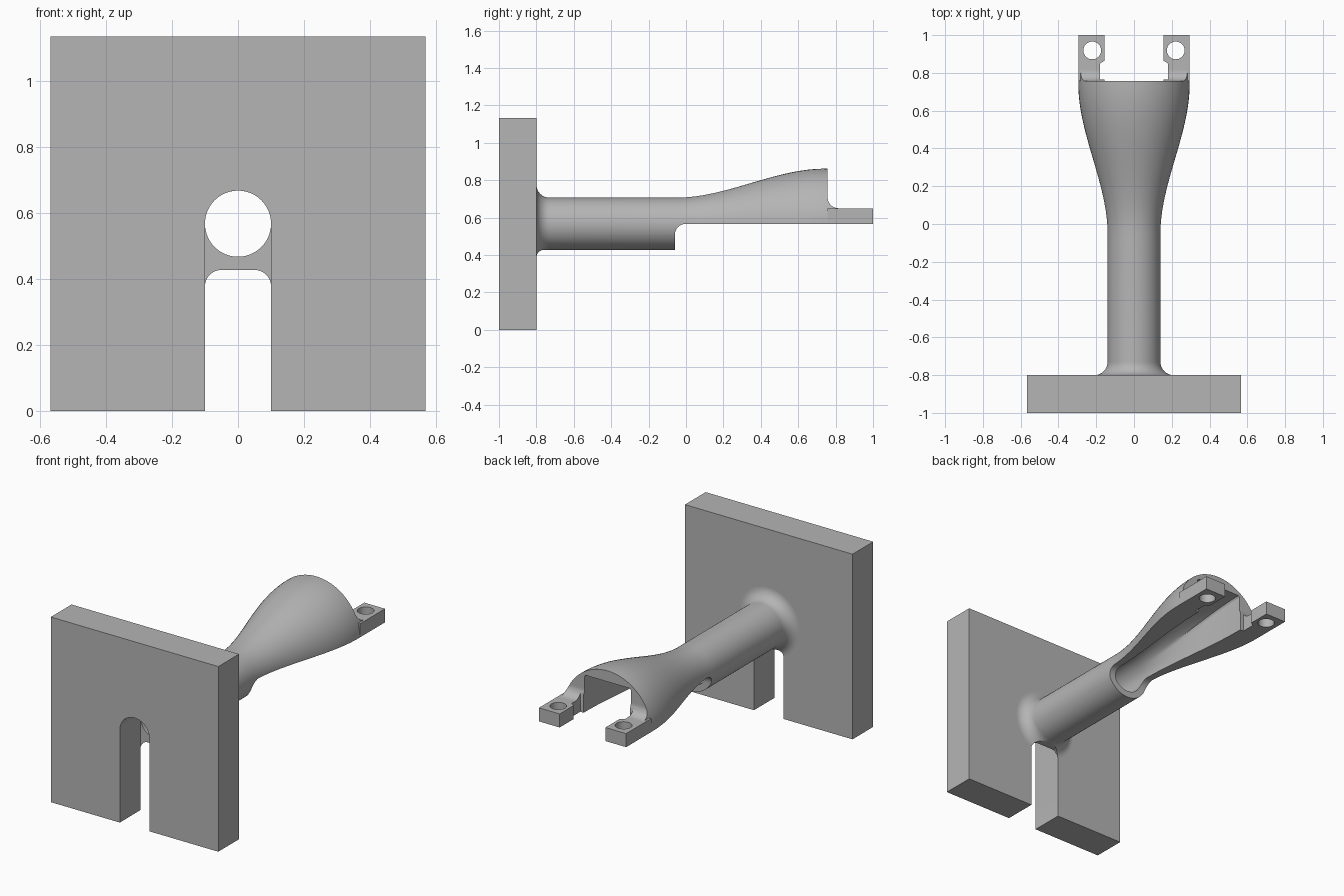
import bpy, bmesh
from math import sin, cos, pi, radians

cube = bpy.data.objects.get("Cube")
if cube:
    bpy.data.objects.remove(cube, do_unlink=True)

AXIS_Z = 0.567      # height of the tube axis
TUBE_R, BORE_R, FLARE_R = 0.14, 0.1, 0.295
TOP_Z = 0.65        # top of the lugs

grey = bpy.data.materials.new("plain grey")
grey.use_nodes = True
grey.diffuse_color = (0.46, 0.46, 0.46, 1)
grey.node_tree.nodes["Principled BSDF"].inputs["Base Color"].default_value = (0.46, 0.46, 0.46, 1)


def smooth(y, a, b):
    t = min(max((y - a) / (b - a), 0), 1)
    return t * t * (3 - 2 * t)


def arc(cx, cy, r, a0, a1, n=12):
    angles = [radians(a0 + (a1 - a0) * i / n) for i in range(n + 1)]
    return [(cx + r * cos(a), cy + r * sin(a)) for a in angles]


def loft(name, rings):
    """Closed solid through matching rings of points."""
    bm = bmesh.new()
    rows = [[bm.verts.new(p) for p in ring] for ring in rings]
    n = len(rows[0])
    for a, b in zip(rows, rows[1:]):
        for i in range(n):
            j = (i + 1) % n
            bm.faces.new((a[i], a[j], b[j], b[i]))
    bm.faces.new(rows[0])
    bm.faces.new(rows[-1])
    bmesh.ops.recalc_face_normals(bm, faces=bm.faces)
    mesh = bpy.data.meshes.new(name)
    bm.to_mesh(mesh)
    bm.free()
    obj = bpy.data.objects.new(name, mesh)
    bpy.context.collection.objects.link(obj)
    mesh.materials.append(grey)
    return obj


def prism(name, pts, axis, lo, hi):
    """Profile extruded along one axis."""
    place = {"x": lambda p, d: (d, p[0], p[1]),
             "y": lambda p, d: (p[0], d, p[1]),
             "z": lambda p, d: (p[0], p[1], d)}[axis]
    return loft(name, [[place(p, d) for p in pts] for d in (lo, hi)])


def rect(x0, y0, x1, y1):
    return [(x0, y0), (x1, y0), (x1, y1), (x0, y1)]


def combine(target, tool, operation="DIFFERENCE"):
    mod = target.modifiers.new("combine", "BOOLEAN")
    mod.operation = operation
    mod.solver = "EXACT"
    mod.object = tool
    bpy.context.view_layer.update()
    graph = bpy.context.evaluated_depsgraph_get()
    mesh = bpy.data.meshes.new_from_object(target.evaluated_get(graph))
    target.modifiers.clear()
    target.data = mesh
    bpy.data.objects.remove(tool, do_unlink=True)


# Back plate with a round-topped slot
plate = prism("mounting_plate", rect(-0.567, 0, 0.567, 1.133), "y", -1, -0.8)
slot = [(-BORE_R, -0.1), (BORE_R, -0.1)] + arc(0, AXIS_Z, BORE_R, 0, 180, 32)
combine(plate, prism("slot_cutter", slot, "y", -1.1, -0.7))

# Tube with a fillet at the plate, flaring into a hood
STEPS = 64
profile = arc(-0.73, TUBE_R + 0.07, 0.07, 180, 270)
profile += [(-0.06 + 0.88 * i / 36, TUBE_R + (FLARE_R - TUBE_R) * smooth(-0.06 + 0.88 * i / 36, -0.05, 0.74))
            for i in range(37)]
angles = [2 * pi * (i + 0.5) / STEPS for i in range(STEPS)]
body = loft("flared_tube", [[(r * cos(a), y, AXIS_Z + r * sin(a)) for a in angles]
                            for y, r in profile])

# Open the underside and trim the hood end, both with a rounded inner corner
under = [(-0.06, 0.2)] + arc(0, AXIS_Z - 0.06, 0.06, 180, 90) + [(1.2, AXIS_Z), (1.2, 0.2)]
combine(body, prism("underside_cutter", under, "x", -0.6, 0.6))
trim = [(0.757, 1.2)] + arc(0.817, TOP_Z + 0.06, 0.06, 180, 270) + [(1.2, TOP_Z), (1.2, 1.2)]
combine(body, prism("end_cutter", trim, "x", -0.6, 0.6))

# Lugs on both sides
for side in (-1, 1):
    lug = prism("lug", rect(side * 0.15, 0.757, side * FLARE_R, 1), "z", AXIS_Z, TOP_Z)
    combine(body, lug, "UNION")

# Bore that changes from round to square inside the hood
def bore_ring(y):
    t = smooth(y, -0.04, 0.76)

    def mix(v, half):
        square = half * min(max(v * 1.42, -1), 1)
        return BORE_R * v * (1 - t) + square * t
    return [(mix(cos(a), 0.157), y, AXIS_Z + mix(sin(a), 0.228)) for a in angles]


stations = [-0.95, -0.04] + [-0.04 + 0.8 * i / 24 for i in range(1, 25)] + [0.8]
combine(body, loft("bore_cutter", [bore_ring(y) for y in stations]))

# Gap between the lugs, wider next to the hood
half_gap = [(0.18, 0.765), (0.18, 0.85), (0.155, 0.865), (0.155, 1.2)]
gap = half_gap + [(-x, y) for x, y in reversed(half_gap)]
combine(body, prism("gap_cutter", gap, "z", 0.4, 0.78))

# Bolt holes
for side in (-1, 1):
    hole = arc(side * 0.221, 0.919, 0.047, 0, 350, 35)
    combine(body, prism("hole_cutter", hole, "z", 0.4, 0.8))

# Slot clearance through the fillet below the tube
arch = [(-0.1, 0.1), (0.1, 0.1)] + arc(0.05, 0.377, 0.05, 0, 90) + arc(-0.05, 0.377, 0.05, 90, 180)
combine(body, prism("arch_cutter", arch, "y", -0.9, -0.7))

# Smooth curved surfaces, keep edges sharp
bpy.ops.object.select_all(action="DESELECT")
for obj in (plate, body):
    obj.select_set(True)
bpy.context.view_layer.objects.active = body
bpy.ops.object.shade_smooth_by_angle(angle=radians(30))
